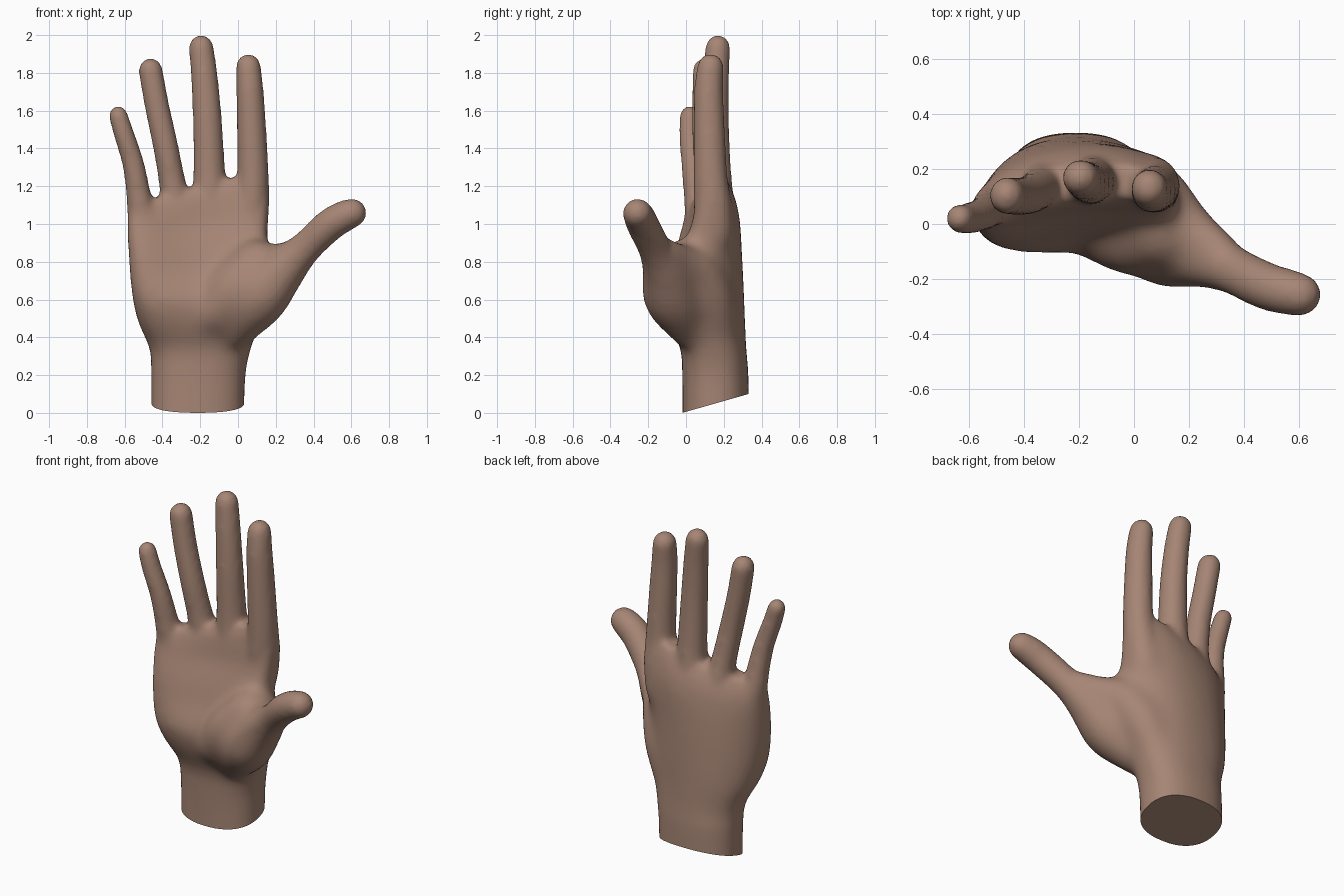
import bpy, bmesh, math
from mathutils import Vector

if "Cube" in bpy.data.objects:
    bpy.data.objects.remove(bpy.data.objects["Cube"])

skin = bpy.data.materials.new("skin brown")
skin.use_nodes = True
tone = (0.38, 0.235, 0.175, 1)
skin.diffuse_color = tone
skin.node_tree.nodes["Principled BSDF"].inputs["Base Color"].default_value = tone

SIDES = 32
bm = bmesh.new()


def clamp(v):
    return min(max(v, 0), 1)


def resample(rows, steps=5):
    """Smooth Catmull-Rom curve through rows of numbers."""
    rows = [Vector(r) for r in rows]
    out = []
    for i in range(len(rows) - 1):
        a, b, c, d = (rows[max(i - 1, 0)], rows[i], rows[i + 1], rows[min(i + 2, len(rows) - 1)])
        for s in range(steps):
            t = s / steps
            out.append(b + (c - a) * (t / 2) + (a * 2 - b * 5 + c * 4 - d) * (t * t / 2)
                       + (b * 3 - a - c * 3 + d) * (t ** 3 / 2))
    return out + [rows[-1]]


def loft(rings):
    """Closed skin over a list of point rings."""
    rings = [[bm.verts.new(p) for p in ring] for ring in rings]
    for lo, hi in zip(rings, rings[1:]):
        for i in range(SIDES):
            j = (i + 1) % SIDES
            bm.faces.new((lo[i], lo[j], hi[j], hi[i]))
    bm.faces.new(rings[0][::-1])
    bm.faces.new(rings[-1])


def digit(rows, depth=1.0):
    """Round tube along x, y, z, radius rows, with domed ends."""
    path = resample([r[:3] for r in rows])
    radii = [r[0] for r in resample([(r[3], 0, 0) for r in rows])]
    stations = []
    dirs = [(path[min(i + 1, len(path) - 1)] - path[max(i - 1, 0)]).normalized()
            for i in range(len(path))]
    dome = [math.radians(a) for a in (85, 65, 45, 22)]
    for a in dome:
        stations.append((path[0] - dirs[0] * radii[0] * math.sin(a), dirs[0], radii[0] * math.cos(a)))
    stations += list(zip(path, dirs, radii))
    for a in reversed(dome):
        stations.append((path[-1] + dirs[-1] * radii[-1] * math.sin(a), dirs[-1], radii[-1] * math.cos(a)))
    rings = []
    for p, d, r in stations:
        side = Vector((0, 1, 0)).cross(d).normalized()
        front = d.cross(side)
        rings.append([p + side * r * math.cos(t) + front * r * depth * math.sin(t)
                      for t in (math.tau * i / SIDES for i in range(SIDES))])
    loft(rings)


# Wrist and palm: z, left x, right x, front y, back y, arch, tilt, slant
palm = [(-0.1, -.46, .03, -.02, .335, 0, 0, 0),
        (0.2, -.46, .04, -.02, .33, 0, 0, 0),
        (0.34, -.47, .07, -.03, .32, .01, 0, 0),
        (0.46, -.525, .11, -.08, .315, .03, 0, 0),
        (0.6, -.56, .13, -.105, .31, .05, .01, 0),
        (0.8, -.58, .15, -.07, .30, .07, .02, 0),
        (1.0, -.59, .165, .0, .285, .07, .04, .08),
        (1.12, -.585, .16, .05, .255, .07, .04, .2),
        (1.2, -.57, .15, .09, .215, .07, .04, .26)]
rings = []
low, high = resample([r[:4] for r in palm]), resample([r[4:] for r in palm])
for (z, x0, x1, y0), (y1, arch, tilt, slant) in zip(low, high):
    power = 0.85 - 0.08 * clamp((z - 0.2) / 0.4)
    hollow = 0.04 * clamp((z - 0.6) / 0.15) * clamp((1.15 - z) / 0.15)
    ring = []
    for i in range(SIDES):
        a = math.tau * i / SIDES
        u, v = (math.copysign(abs(f) ** power, f) for f in (math.cos(a), math.sin(a)))
        x = (x0 + x1) / 2 + u * (x1 - x0) / 2
        y = (y0 + y1) / 2 + v * (y1 - y0) / 2 + tilt * u - arch * u * u
        y += hollow * clamp(-v) * (1 - clamp(abs(u)) ** 2)
        ring.append((x, y, z + slant * (x + 0.2)))
    rings.append(ring)
loft(rings)

# Index, middle, ring and little fingers, flaring into the knuckles
digit([(.05, .15, .95, .105), (.07, .142, 1.1, .096), (.079, .13, 1.26, .084),
       (.07, .122, 1.55, .077), (.062, .12, 1.72, .072), (.055, .13, 1.835, .066)], 1.06)
digit([(-.14, .165, .95, .11), (-.15, .158, 1.12, .098), (-.152, .155, 1.27, .085),
       (-.162, .15, 1.55, .077), (-.178, .157, 1.78, .071), (-.195, .169, 1.935, .066)])
digit([(-.29, .155, .9, .1), (-.325, .14, 1.08, .086), (-.348, .125, 1.22, .071),
       (-.385, .105, 1.42, .067), (-.43, .10, 1.63, .065), (-.463, .103, 1.815, .064)], 1.06)
digit([(-.48, .09, .88, .085), (-.51, .07, 1.04, .077), (-.527, .055, 1.16, .065),
       (-.555, .035, 1.32, .058), (-.605, .02, 1.48, .054), (-.634, .02, 1.575, .051)], 1.05)

# Thumb
digit([(-.01, .02, .46, .12), (.11, -.07, .61, .157), (.23, -.11, .75, .128),
       (.35, -.165, .87, .09), (.48, -.225, .99, .086), (.55, -.245, 1.035, .084),
       (.603, -.257, 1.058, .078)])
# Fleshy thumb base on the palm side
digit([(-.12, .0, .54, .14), (0, -.035, .66, .155), (.1, -.03, .79, .13)])
# Web from the back of the hand to the thumb
digit([(-.04, .16, .42, .12), (.03, .12, .6, .14), (.11, .06, .74, .125),
       (.2, -.02, .795, .098), (.3, -.1, .845, .08)])

bmesh.ops.recalc_face_normals(bm, faces=bm.faces)
mesh = bpy.data.meshes.new("hand")
bm.to_mesh(mesh)
bm.free()
hand = bpy.data.objects.new("hand", mesh)
bpy.context.collection.objects.link(hand)


def bake():
    """Apply every modifier on the hand."""
    graph = bpy.context.evaluated_depsgraph_get()
    hand.data = bpy.data.meshes.new_from_object(hand.evaluated_get(graph))
    hand.modifiers.clear()


def soften(name, iterations, group=""):
    mod = hand.modifiers.new(name, "SMOOTH")
    mod.factor = 0.5
    mod.iterations = iterations
    mod.vertex_group = group


# Fuse all parts into one skin, then soften it, most of all on the palm
fuse = hand.modifiers.new("fuse", "REMESH")
fuse.mode = "VOXEL"
fuse.voxel_size = 0.015
bake()
group = hand.vertex_groups.new(name="palm")
for v in hand.data.vertices:
    x, y, z = v.co
    weight = clamp((z - 0.25) / 0.15) * clamp((1.12 - z) / 0.15) * clamp((0.4 - x) / 0.15)
    group.add([v.index], weight, "REPLACE")
soften("soften all", 12)
soften("soften palm", 70, "palm")
bake()

# Slanted flat cut at the wrist
bm = bmesh.new()
bm.from_mesh(hand.data)
cut = bmesh.ops.bisect_plane(bm, geom=bm.verts[:] + bm.edges[:] + bm.faces[:],
                             plane_co=(0, -.02, 0), plane_no=(0, -.285, 1), clear_inner=True)
rim = [e for e in cut["geom_cut"] if isinstance(e, bmesh.types.BMEdge)]
bmesh.ops.holes_fill(bm, edges=rim, sides=0)
bmesh.ops.recalc_face_normals(bm, faces=bm.faces)
bm.to_mesh(hand.data)
bm.free()
hand.data.materials.clear()
hand.data.materials.append(skin)

bpy.ops.object.select_all(action="DESELECT")
hand.select_set(True)
bpy.context.view_layer.objects.active = hand
bpy.ops.object.shade_smooth_by_angle(angle=math.radians(40))
